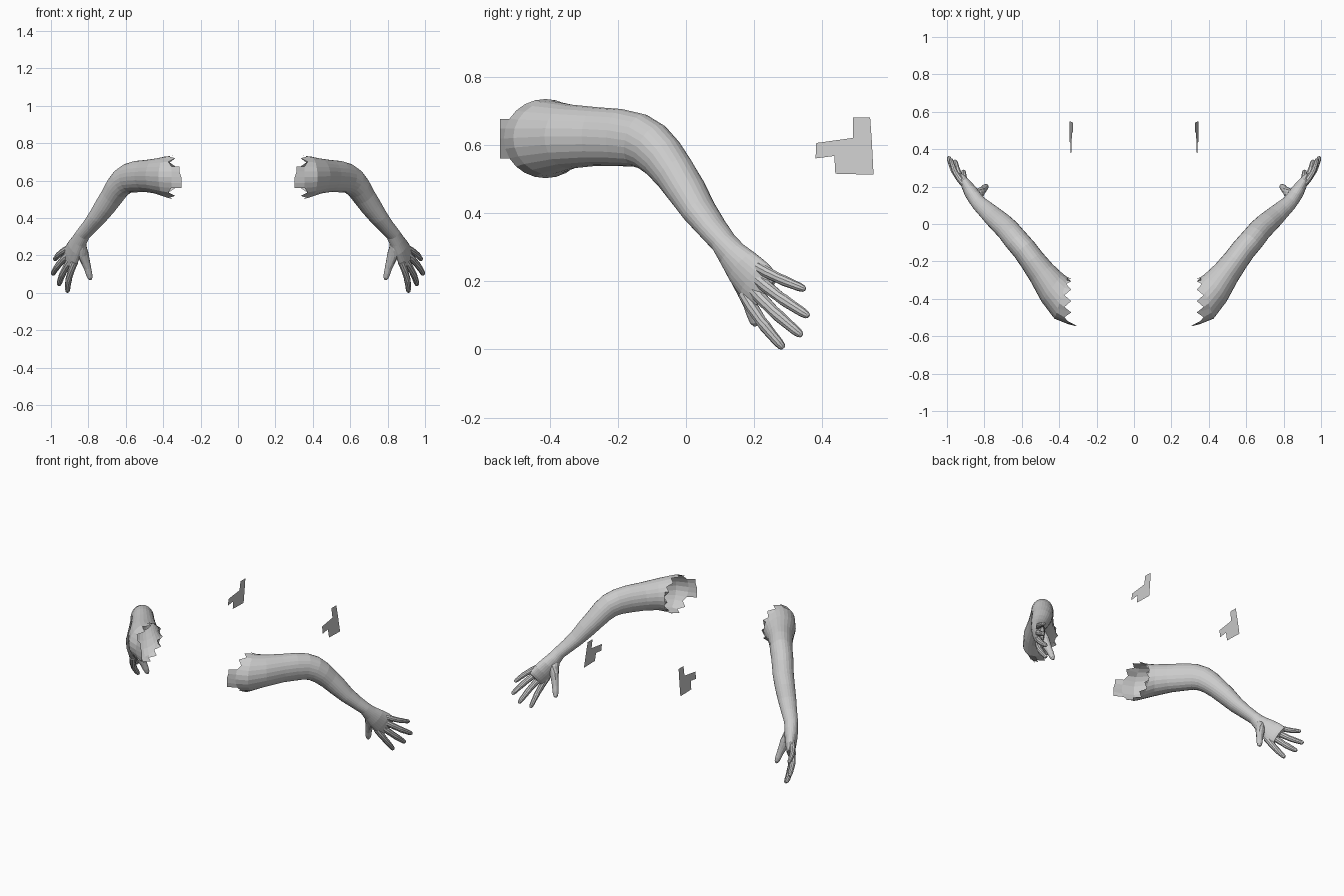
import bpy, bmesh, math
from mathutils import Vector

if "Cube" in bpy.data.objects:
    bpy.data.objects.remove(bpy.data.objects["Cube"])

UP = Vector((0, 0, 1))
BACK = Vector((.75, -.65, 0))   # direction the back of the hand faces


def finish(bm, name):
    bmesh.ops.recalc_face_normals(bm, faces=bm.faces)
    me = bpy.data.meshes.new(name)
    bm.to_mesh(me)
    bm.free()
    ob = bpy.data.objects.new(name, me)
    bpy.context.collection.objects.link(ob)
    mod = ob.modifiers.new("mirror", 'MIRROR')
    mod.use_axis[0] = True
    mod.use_mirror_merge = False
    return ob


def loft(stations, sides, cap_start=True, dirs=()):
    """Skin elliptical rings: (x, y, z, radius in hand plane, thickness radius)."""
    bm = bmesh.new()
    pts = [Vector(s[:3]) for s in stations]
    rings = []
    for i, s in enumerate(stations):
        t = pts[min(i + 1, len(pts) - 1)] - pts[max(i - 1, 0)]
        if i < len(dirs):
            t = Vector(dirs[i])
        t.normalize()
        w = (UP - t * UP.dot(t)).normalized()
        n = t.cross(w)
        rings.append([bm.verts.new(pts[i] + w * s[3] * math.cos(a) + n * s[4] * math.sin(a))
                      for a in (2 * math.pi * k / sides for k in range(sides))])
    for r, q in zip(rings, rings[1:]):
        for k in range(sides):
            j = (k + 1) % sides
            bm.faces.new((r[k], r[j], q[j], q[k]))
    bm.faces.new(rings[-1])
    if cap_start:
        bm.faces.new(rings[0])
    return bm, rings


# Arm and palm: one open sleeve from the torn shoulder edge to the knuckles
arm = [
    (.356, -.412, .618, .116, .122),
    (.390, -.396, .620, .108, .116),
    (.438, -.340, .624, .094, .094),
    (.493, -.262, .624, .086, .075),
    (.544, -.194, .621, .084, .068),
    (.584, -.139, .613, .079, .066),
    (.616, -.102, .594, .074, .065),
    (.644, -.069, .562, .068, .064),
    (.672, -.034, .518, .061, .062),
    (.710, .003, .463, .056, .059),
    (.751, .039, .405, .047, .054),
    (.792, .077, .355, .040, .047),
    (.829, .111, .313, .037, .041),
    (.849, .137, .277, .045, .039),
    (.868, .165, .243, .057, .038),
    (.889, .199, .205, .066, .031),
    (.905, .226, .178, .064, .022),
    (.910, .237, .168, .056, .014),
]
bm, rings = loft(arm, 24, cap_start=False,
                 dirs=[(1, 0, 0), (.95, .3, 0), (.8, .6, 0)])
# Zigzag torn edge, with a loose tab running on from its front
tab = [v for v in rings[0] if v.co.y < -.50 and abs(v.co.z - .618) < .07]
tab.sort(key=lambda v: v.co.z)
for k, v in enumerate(rings[0]):
    if v not in tab:
        v.co.x += .016 if k % 2 else -.020
ends = [bm.verts.new((.303 if v.co.z < .63 else .313, -.546, v.co.z)) for v in tab]
for i in range(len(tab) - 1):
    bm.faces.new((tab[i], tab[i + 1], ends[i + 1], ends[i]))
finish(bm, "arm")


def finger(name, base, tip, r, arch=.013):
    """Tapered digit with a slight knuckle bulge and a blunt tip."""
    a, b = Vector(base), Vector(tip)
    st = []
    for f, k in ((0, 1.15), (.25, 1.12), (.5, 1), (.6, 1.04), (.75, .92),
                 (.9, .84), (.97, .66), (1, .35)):
        p = a.lerp(b, f) + BACK * arch * math.sin(math.pi * f)
        st.append((*p, r * k, r * k))
    finish(loft(st, 10)[0], name)


finger("little_finger", (.907, .212, .240), (.980, .350, .176), .0150)
finger("ring_finger", (.899, .203, .212), (.992, .360, .097), .0168)
finger("middle_finger", (.887, .188, .186), (.958, .340, .040), .0172)
finger("index_finger", (.873, .170, .165), (.912, .286, .003), .0168)

# Thumb: broad root blending out of the palm
thumb = [
    (.836, .132, .275, .026, .022),
    (.838, .150, .240, .036, .029),
    (.828, .164, .203, .034, .027),
    (.815, .176, .165, .026, .022),
    (.804, .187, .132, .020, .019),
    (.797, .195, .104, .018, .018),
    (.791, .201, .080, .014, .014),
    (.788, .204, .069, .006, .006),
]
finish(loft(thumb, 12)[0], "thumb")

# Loose scraps of shell behind the arms
bm = bmesh.new()
outline = [(.49, .68), (.54, .68), (.545, .61), (.55, .512), (.438, .515),
           (.435, .567), (.38, .56), (.382, .605), (.49, .62)]
vs = [bm.verts.new((.345 - .02 * (z - .512) / .17, y, z)) for y, z in outline]
for face in ((0, 1, 2, 8), (8, 2, 3, 4, 5), (5, 6, 7, 8)):
    bm.faces.new([vs[i] for i in face])
finish(bm, "back_scrap")
